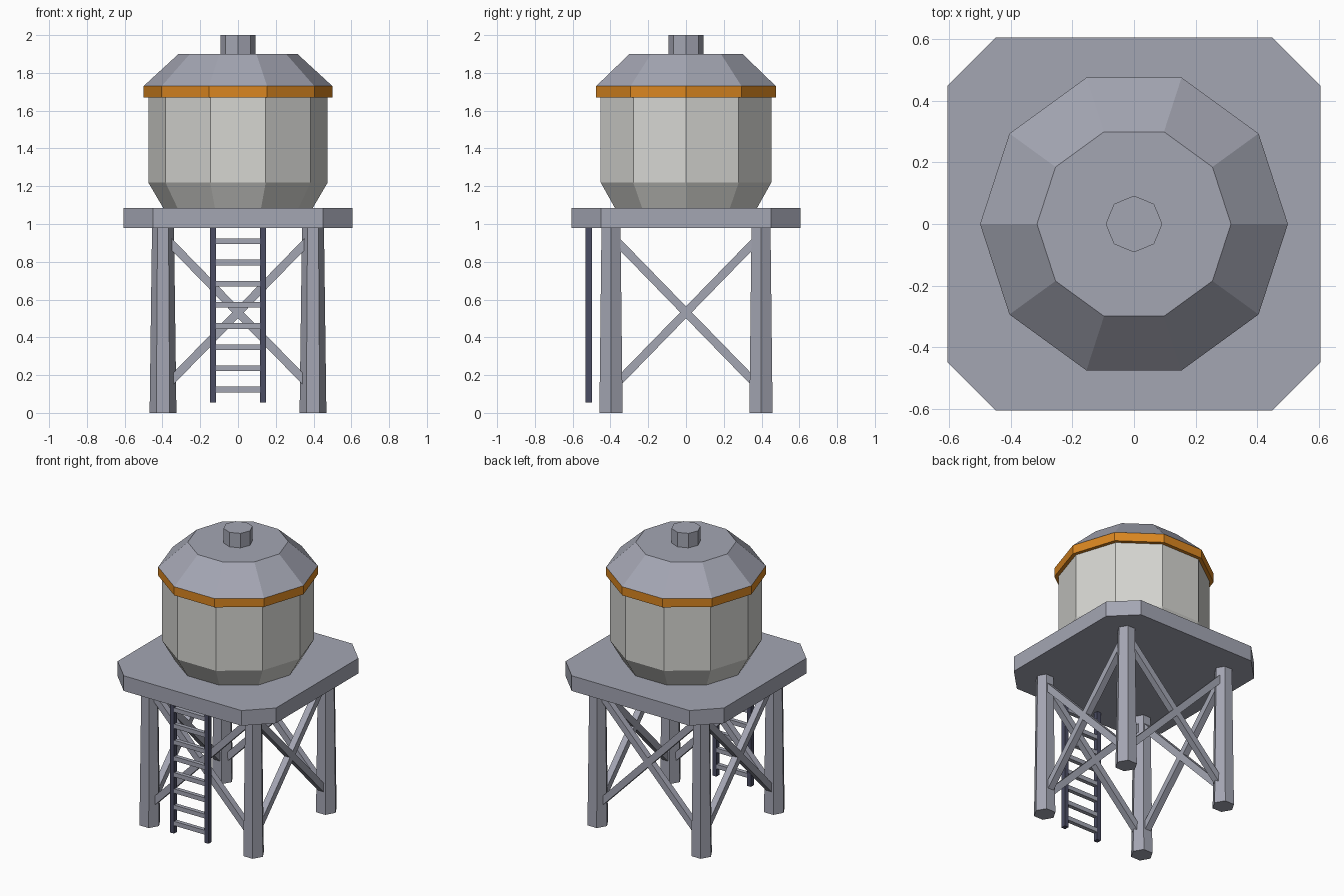
import bpy, bmesh, math
from mathutils import Vector

if "Cube" in bpy.data.objects:
    bpy.data.objects.remove(bpy.data.objects["Cube"])


def material(name, rgb):
    m = bpy.data.materials.new(name)
    m.diffuse_color = (*rgb, 1)
    m.use_nodes = True
    m.node_tree.nodes["Principled BSDF"].inputs["Base Color"].default_value = m.diffuse_color
    return m


STEEL = material("steel_grey", (0.37, 0.38, 0.45))
CREAM = material("tank_cream", (0.67, 0.67, 0.64))
ORANGE = material("band_orange", (0.70, 0.24, 0.015))
NAVY = material("ladder_navy", (0.07, 0.074, 0.125))


def make(name, bm, mat):
    bmesh.ops.recalc_face_normals(bm, faces=bm.faces)
    mesh = bpy.data.meshes.new(name)
    bm.to_mesh(mesh)
    bm.free()
    mesh.materials.append(mat)
    ob = bpy.data.objects.new(name, mesh)
    bpy.context.collection.objects.link(ob)
    return ob


def loft(name, rings, mat):
    """Skin a list of equal-length point rings and cap both ends."""
    bm = bmesh.new()
    rows = [[bm.verts.new(p) for p in ring] for ring in rings]
    n = len(rows[0])
    for a, b in zip(rows, rows[1:]):
        for i in range(n):
            j = (i + 1) % n
            bm.faces.new((a[i], a[j], b[j], b[i]))
    bm.faces.new(rows[0][::-1])
    bm.faces.new(rows[-1])
    return make(name, bm, mat)


def turned(name, sides, profile, mat, x=0, y=0):
    """Faceted solid of revolution from (radius, z) pairs."""
    step = 2 * math.pi / sides
    return loft(name, [[(x + r * math.cos(i * step), y + r * math.sin(i * step), z)
                        for i in range(sides)] for r, z in profile], mat)


def beam(name, a, b, width, depth, side, mat):
    """Rectangular bar from a to b; depth is measured along the side axis."""
    a, b, s = Vector(a), Vector(b), Vector(side)
    w = (b - a).normalized().cross(s) * width / 2
    d = s * depth / 2
    offsets = (w + d, w - d, -w - d, -w + d)
    return loft(name, [[p + o for o in offsets] for p in (a, b)], mat)


# Tank, band, roof and vent
turned("tank", 10, [(0.393, 1.08), (0.475, 1.22), (0.475, 1.70)], CREAM)
turned("rim_band", 10, [(0.5, 1.67), (0.5, 1.73)], ORANGE)
turned("roof", 10, [(0.5, 1.73), (0.315, 1.9)], STEEL)
turned("roof_vent", 8, [(0.092, 1.89), (0.092, 2.0)], STEEL)

# Square deck with clipped corners
E, C = 0.605, 0.45
outline = [(E, -C), (E, C), (C, E), (-C, E), (-E, C), (-E, -C), (-C, -E), (C, -E)]
loft("deck", [[(x, y, z) for x, y in outline] for z in (0.98, 1.085)], STEEL)

# Tapered hexagonal legs
L = 0.397
for i, (sx, sy) in enumerate([(-1, -1), (1, -1), (1, 1), (-1, 1)]):
    turned(f"leg_{i + 1}", 6, [(0.071, 0), (0.058, 0.99)], STEEL, sx * L, sy * L)

# Crossed braces on all four sides
LOW, HIGH = 0.125, 0.94
for s, tag in ((-1, "a"), (1, "b")):
    for d in (-1, 1):
        way = "rising" if d > 0 else "falling"
        beam(f"brace_x_{tag}_{way}", (-d * L, s * L, LOW), (d * L, s * L, HIGH),
             0.044, 0.044, (0, 1, 0), STEEL)
        beam(f"brace_y_{tag}_{way}", (s * L, -d * L, LOW), (s * L, d * L, HIGH),
             0.044, 0.044, (1, 0, 0), STEEL)

# Ladder
LY = -0.515
for s, tag in ((-1, "left"), (1, "right")):
    beam(f"ladder_rail_{tag}", (s * 0.132, LY, 0.055), (s * 0.132, LY, 0.985),
         0.03, 0.033, (0, 1, 0), NAVY)
for i in range(8):
    z = 0.124 + i * 0.112
    beam(f"ladder_rung_{i + 1}", (-0.125, LY, z), (0.125, LY, z),
         0.03, 0.028, (0, 1, 0), STEEL)
